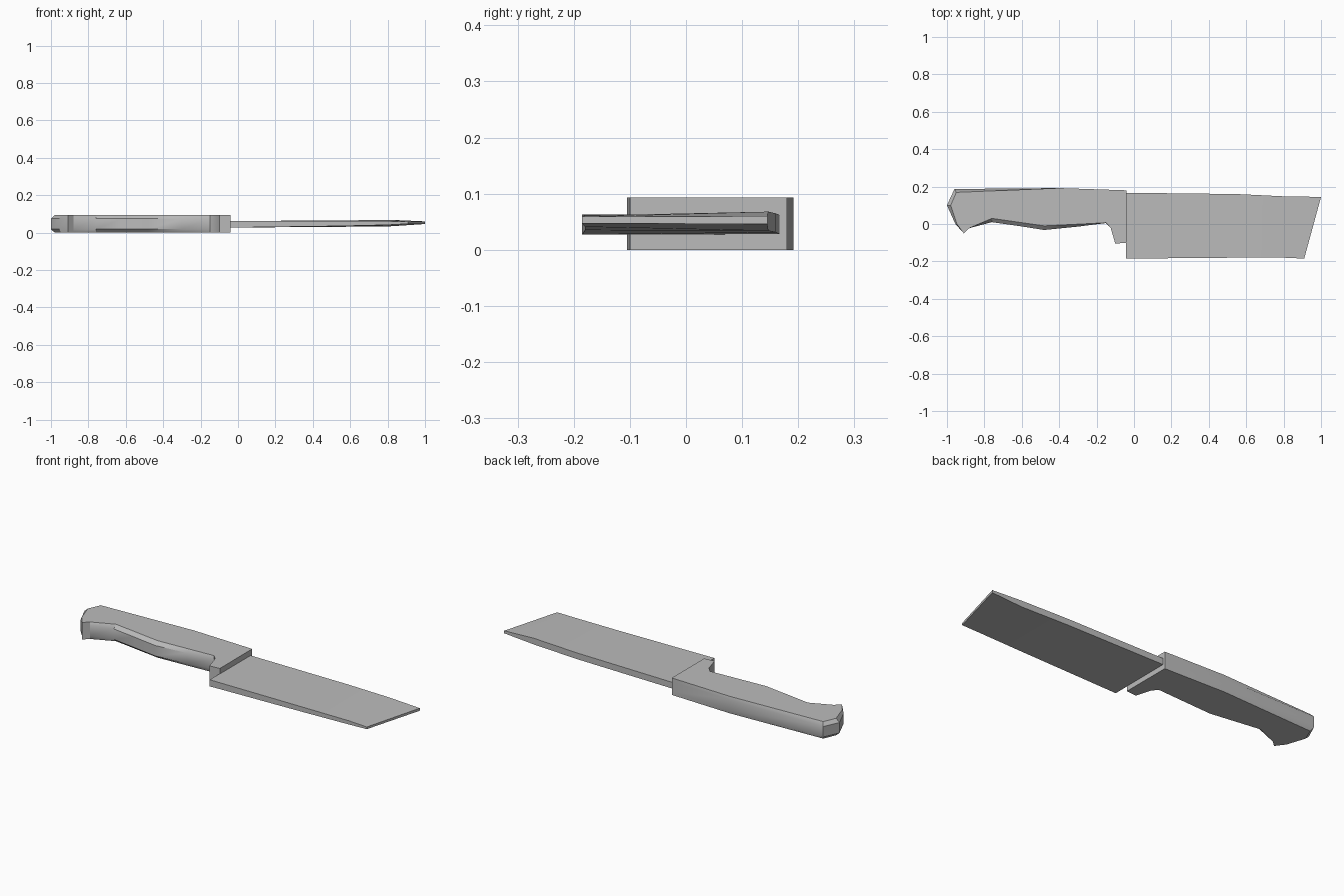
import bpy
import bmesh
import math

if "Cube" in bpy.data.objects:
    bpy.data.objects.remove(bpy.data.objects["Cube"], do_unlink=True)

grey = bpy.data.materials.new("light grey")
grey.use_nodes = True
colour = (0.5, 0.5, 0.5, 1)
grey.diffuse_color = colour
grey.node_tree.nodes["Principled BSDF"].inputs["Base Color"].default_value = colour


def stacked_rings(name, rings):
    """Close a stack of matching outlines into a solid."""
    bm = bmesh.new()
    loops = [[bm.verts.new(p) for p in ring] for ring in rings]
    n = len(loops[0])
    for low, high in zip(loops, loops[1:]):
        for i in range(n):
            j = (i + 1) % n
            bm.faces.new((low[i], low[j], high[j], high[i]))
    bm.faces.new(loops[0])
    bm.faces.new(loops[-1])
    bmesh.ops.recalc_face_normals(bm, faces=bm.faces)
    mesh = bpy.data.meshes.new(name)
    bm.to_mesh(mesh)
    bm.free()
    mesh.materials.append(grey)
    obj = bpy.data.objects.new(name, mesh)
    bpy.context.collection.objects.link(obj)
    bpy.ops.object.select_all(action="DESELECT")
    obj.select_set(True)
    bpy.context.view_layer.objects.active = obj
    bpy.ops.object.shade_smooth_by_angle(angle=math.radians(28))
    return obj


# Handle: widest outline, with the inset of its upper and lower rims
outline = [
    (-1.0, 0.10, 0.02, 0), (-0.955, 0.0, 0.008, 0), (-0.91, -0.05, 0, 0),
    (-0.88, -0.022, 0, 0), (-0.76, 0.01, 0, 0.02), (-0.62, -0.01, 0, 0.02),
    (-0.48, -0.032, 0, 0.022), (-0.3, -0.014, 0, 0.013), (-0.15, 0.005, 0, 0.002),
    (-0.125, -0.02, 0, 0), (-0.10, -0.105, 0, 0), (-0.04, -0.10, 0, 0),
    (-0.04, 0.18, 0, 0), (-0.4, 0.192, 0, 0), (-0.96, 0.187, 0.01, -0.018),
]
levels = [(0, 1), (0.018, 0), (0.075, 0), (0.093, 1)]
stacked_rings("handle", [
    [(x + dx * k, y + dy * k, z) for x, y, dx, dy in outline] for z, k in levels])

# Blade: cross-sections run from the handle to the thinned, slanted tip
# each is edge x, edge y, spine x, spine y, edge half-thickness, spine half, centre z
sections = [
    (-0.042, -0.185, -0.042, 0.167, 0.018, 0.017, 0.045),
    (0.55, -0.18, 0.55, 0.16, 0.013, 0.017, 0.048),
    (0.80, -0.18, 0.82, 0.147, 0.010, 0.017, 0.051),
    (0.91, -0.185, 1.0, 0.145, 0.006, 0.007, 0.053),
]
stacked_rings("blade", [
    [(ex, ey, z - e), (sx, sy, z - s), (sx, sy, z + s), (ex, ey, z + e)]
    for ex, ey, sx, sy, e, s, z in sections])
